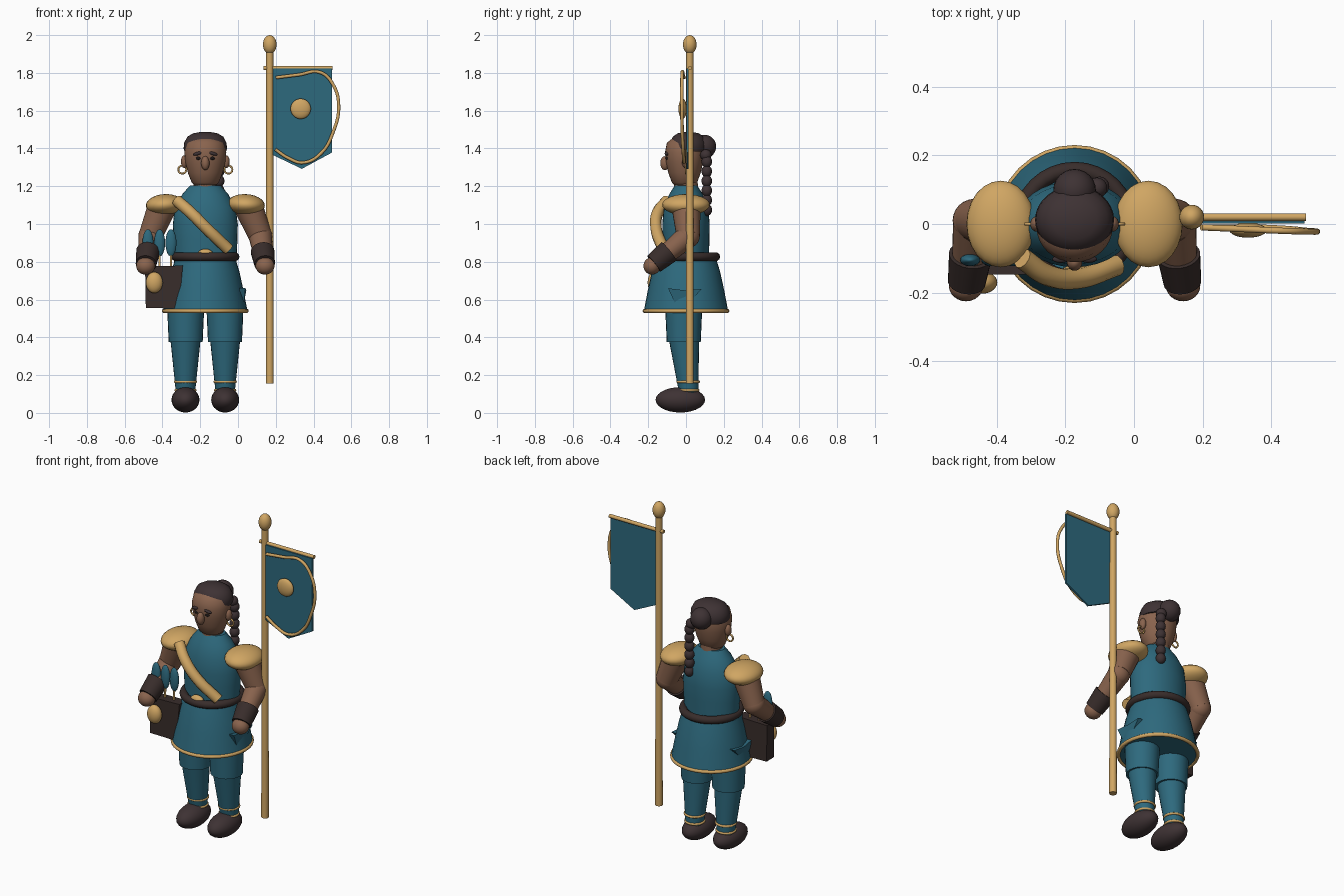
import bpy, bmesh, math
from mathutils import Vector

cube = bpy.data.objects.get("Cube")
if cube:
    bpy.data.objects.remove(cube, do_unlink=True)

CX = -0.173  # centre line of the figure


def material(name, rgb):
    m = bpy.data.materials.new(name)
    m.use_nodes = True
    m.diffuse_color = (*rgb, 1)
    m.node_tree.nodes["Principled BSDF"].inputs["Base Color"].default_value = (*rgb, 1)
    return m


TEAL = material("teal cloth", (0.027, 0.143, 0.208))
GOLD = material("gold", (0.63, 0.38, 0.125))
SKIN = material("skin", (0.25, 0.125, 0.075))
HAIR = material("dark brown", (0.048, 0.032, 0.034))
LEATHER = material("dark leather", (0.04, 0.026, 0.024))
BLACK = material("black", (0.012, 0.009, 0.009))


def finish(obj, name, mat, angle=45):
    obj.name = name
    obj.data.materials.clear()
    obj.data.materials.append(mat)
    bpy.ops.object.select_all(action='DESELECT')
    obj.select_set(True)
    bpy.context.view_layer.objects.active = obj
    bpy.ops.object.shade_smooth_by_angle(angle=math.radians(angle))
    return obj


def from_bmesh(bm, name, mat, angle=45):
    bmesh.ops.recalc_face_normals(bm, faces=bm.faces)
    mesh = bpy.data.meshes.new(name)
    bm.to_mesh(mesh)
    bm.free()
    obj = bpy.data.objects.new(name, mesh)
    bpy.context.collection.objects.link(obj)
    return finish(obj, name, mat, angle)


def ball(name, loc, radii, mat, rot=(0, 0, 0)):
    bpy.ops.mesh.primitive_uv_sphere_add(segments=24, ring_count=14, location=loc, rotation=rot)
    obj = bpy.context.object
    obj.scale = radii
    return finish(obj, name, mat, 80)


def ring(name, loc, major, minor, mat, rot=(0, 0, 0), yscale=1):
    bpy.ops.mesh.primitive_torus_add(major_segments=32, minor_segments=10, location=loc,
                                     rotation=rot, major_radius=major, minor_radius=minor)
    bpy.context.object.scale.y = yscale
    return finish(bpy.context.object, name, mat, 80)


def lathe(name, profile, mat, x=CX, y=0, yscale=1, seg=32):
    # profile is a list of (radius, height), capped at both ends
    bm = bmesh.new()
    rows = [[bm.verts.new((x + r * math.cos(a), y + yscale * r * math.sin(a), z))
             for a in (math.tau * i / seg for i in range(seg))] for r, z in profile]
    for lo, hi in zip(rows, rows[1:]):
        for i in range(seg):
            j = (i + 1) % seg
            bm.faces.new((lo[i], lo[j], hi[j], hi[i]))
    bm.faces.new(rows[0])
    bm.faces.new(rows[-1])
    return from_bmesh(bm, name, mat)


def limb(name, start, end, r0, r1, mat, seg=24):
    a, b = Vector(start), Vector(end)
    bpy.ops.mesh.primitive_cone_add(vertices=seg, radius1=r0, radius2=r1, depth=(b - a).length,
                                    location=(a + b) / 2)
    obj = bpy.context.object
    obj.rotation_euler = (b - a).to_track_quat('Z', 'Y').to_euler()
    return finish(obj, name, mat)


def cord(name, points, radius, mat):
    curve = bpy.data.curves.new(name, 'CURVE')
    curve.dimensions = '3D'
    curve.bevel_depth = radius
    curve.bevel_resolution = 3
    curve.resolution_u = 8
    curve.use_fill_caps = True
    spline = curve.splines.new('BEZIER')
    spline.bezier_points.add(len(points) - 1)
    for bp, p in zip(spline.bezier_points, points):
        bp.co = p
        bp.handle_left_type = bp.handle_right_type = 'AUTO'
    obj = bpy.data.objects.new(name, curve)
    bpy.context.collection.objects.link(obj)
    bpy.ops.object.select_all(action='DESELECT')
    obj.select_set(True)
    bpy.context.view_layer.objects.active = obj
    bpy.ops.object.convert(target='MESH')
    return finish(bpy.context.object, name, mat)


def plate(name, points, push, mat):
    # flat outline extruded along the push vector
    bm = bmesh.new()
    face = bm.faces.new([bm.verts.new(p) for p in points])
    out = bmesh.ops.extrude_face_region(bm, geom=[face])
    bmesh.ops.translate(bm, vec=push, verts=[v for v in out["geom"] if isinstance(v, bmesh.types.BMVert)])
    return from_bmesh(bm, name, mat, 30)


# Torso, skirt and belt
lathe("tunic", [(0.165, 0.79), (0.17, 0.92), (0.172, 1.0), (0.16, 1.09), (0.12, 1.16),
                (0.08, 1.205)], TEAL, yscale=0.73)
lathe("skirt", [(0.224, 0.535), (0.202, 0.65), (0.18, 0.75), (0.158, 0.82)], TEAL)
ring("skirt_hem", (CX, 0, 0.54), 0.219, 0.011, GOLD)
ring("belt", (CX, 0, 0.827), 0.158, 0.023, LEATHER)
ball("belt_buckle", (CX, -0.145, 0.832), (0.045, 0.025, 0.037), GOLD)

# Sash across the chest
cord("sash", [(-0.325, -0.1, 1.125), (-0.25, -0.15, 1.06), (-0.165, -0.158, 0.975),
              (-0.05, -0.12, 0.865)], 0.031, GOLD)

# Head and hair
lathe("neck", [(0.064, 1.17), (0.06, 1.27)], SKIN)
lathe("head", [(0.05, 1.2), (0.072, 1.22), (0.092, 1.27), (0.107, 1.33), (0.111, 1.38),
               (0.1, 1.43), (0.06, 1.46)], SKIN, y=-0.008, yscale=0.93)
lathe("hair_cap", [(0.11, 1.385), (0.115, 1.4), (0.112, 1.43), (0.095, 1.462), (0.065, 1.48),
                   (0.02, 1.488)], HAIR, y=0.012, yscale=0.86)
ball("hair_bun", (CX, 0.098, 1.41), (0.062, 0.062, 0.062), HAIR)
for i in range(6):
    ball(f"braid_bead_{i + 1}", (-0.1, 0.11, 1.33 - 0.051 * i), (0.028, 0.028, 0.032), HAIR)
ball("braid_root", (-0.108, 0.105, 1.365), (0.03, 0.03, 0.03), HAIR)
ball("nose", (CX, -0.112, 1.322), (0.022, 0.024, 0.037), SKIN)

# Paired parts
for s, side in ((1, "left"), (-1, "right")):
    def at(dx, y, z):
        return (CX + s * dx, y, z)

    # Face
    ball(f"{side}_ear", at(0.111, 0, 1.33), (0.018, 0.022, 0.034), SKIN)
    ring(f"{side}_earring", at(0.122, 0, 1.288), 0.021, 0.005, GOLD, (math.pi / 2, 0, 0))
    ball(f"{side}_eye", at(0.036, -0.1, 1.348), (0.014, 0.008, 0.009), BLACK)
    ball(f"{side}_brow", at(0.04, -0.102, 1.373), (0.026, 0.011, 0.009), HAIR, (0, s * 0.25, 0))

    # Arm
    ball(f"{side}_shoulder_pad", at(0.215, 0, 1.102), (0.1, 0.126, 0.056), GOLD, (0, s * 0.06, 0))
    limb(f"{side}_upper_arm", at(0.225, 0, 1.1), at(0.292, 0.012, 0.935), 0.078, 0.062, SKIN)
    ball(f"{side}_elbow", at(0.292, 0.01, 0.935), (0.063, 0.063, 0.063), SKIN)
    limb(f"{side}_forearm", at(0.292, 0.01, 0.935), at(0.312, -0.16, 0.795), 0.062, 0.046, SKIN)
    limb(f"{side}_cuff", at(0.303, -0.09, 0.855), at(0.314, -0.17, 0.79), 0.063, 0.055, LEATHER)
    ball(f"{side}_hand", at(0.316, -0.18, 0.778), (0.05, 0.045, 0.046), SKIN)

    # Leg
    limb(f"{side}_breeches", at(0.104, -0.012, 0.375), at(0.104, -0.012, 0.6), 0.09, 0.1, TEAL)
    limb(f"{side}_shin", at(0.105, 0.015, 0.1), at(0.105, -0.01, 0.39), 0.05, 0.08, TEAL)
    for z, r in ((0.165, 0.055), (0.12, 0.052)):
        ring(f"{side}_anklet_{'upper' if z > 0.15 else 'lower'}", at(0.105, 0.012, z), r, 0.007, GOLD)
    ball(f"{side}_shoe", at(0.105, -0.03, 0.069), (0.074, 0.131, 0.067), HAIR)

    # Side flap on the skirt
    plate(f"{side}_skirt_flap", [at(0.212, -0.095, 0.66), at(0.217, 0, 0.648), at(0.212, 0.085, 0.657),
                                 at(0.205, 0.03, 0.6), at(0.205, -0.06, 0.585)],
          (-s * 0.03, 0, 0), TEAL)

# Case hanging at the right hip, with its tassels
plate("case", [(-0.492, -0.147, 0.775), (-0.292, -0.147, 0.78), (-0.313, -0.147, 0.553),
               (-0.488, -0.147, 0.555)], (0, 0.07, 0), LEATHER)
ball("case_medallion", (-0.443, -0.17, 0.69), (0.045, 0.033, 0.056), GOLD)
for i, x in enumerate((-0.477, -0.415, -0.355)):
    ball(f"tassel_{i + 1}", (x, -0.105, 0.9), (0.029, 0.018, 0.072), TEAL)
    limb(f"tassel_cord_{i + 1}", (x, -0.11, 0.77), (x, -0.105, 0.85), 0.006, 0.006, GOLD, 10)

# Banner pole
PX, PY = 0.168, 0.02
limb("pole", (PX, PY, 0.155), (PX, PY, 1.92), 0.021, 0.019, GOLD, 20)
ball("pole_finial", (PX, PY, 1.95), (0.036, 0.036, 0.05), GOLD)
limb("crossbar", (0.135, PY, 1.825), (0.5, PY, 1.825), 0.011, 0.011, GOLD, 14)

# Banner cloth, trim and emblem
plate("banner", [(0.185, 0.002, 1.822), (0.497, 0.002, 1.822), (0.497, 0.002, 1.378),
                 (0.338, 0.002, 1.292), (0.185, 0.002, 1.365)], (0, 0.012, 0), TEAL)
cord("banner_trim", [(0.2, -0.01, 1.775), (0.32, -0.015, 1.79), (0.435, -0.02, 1.803),
                     (0.505, -0.022, 1.735), (0.533, -0.022, 1.62), (0.505, -0.02, 1.49),
                     (0.44, -0.014, 1.375), (0.345, -0.01, 1.325), (0.265, -0.01, 1.35),
                     (0.197, -0.01, 1.395)], 0.009, GOLD)
ball("banner_emblem", (0.332, -0.018, 1.61), (0.054, 0.022, 0.054), GOLD)
